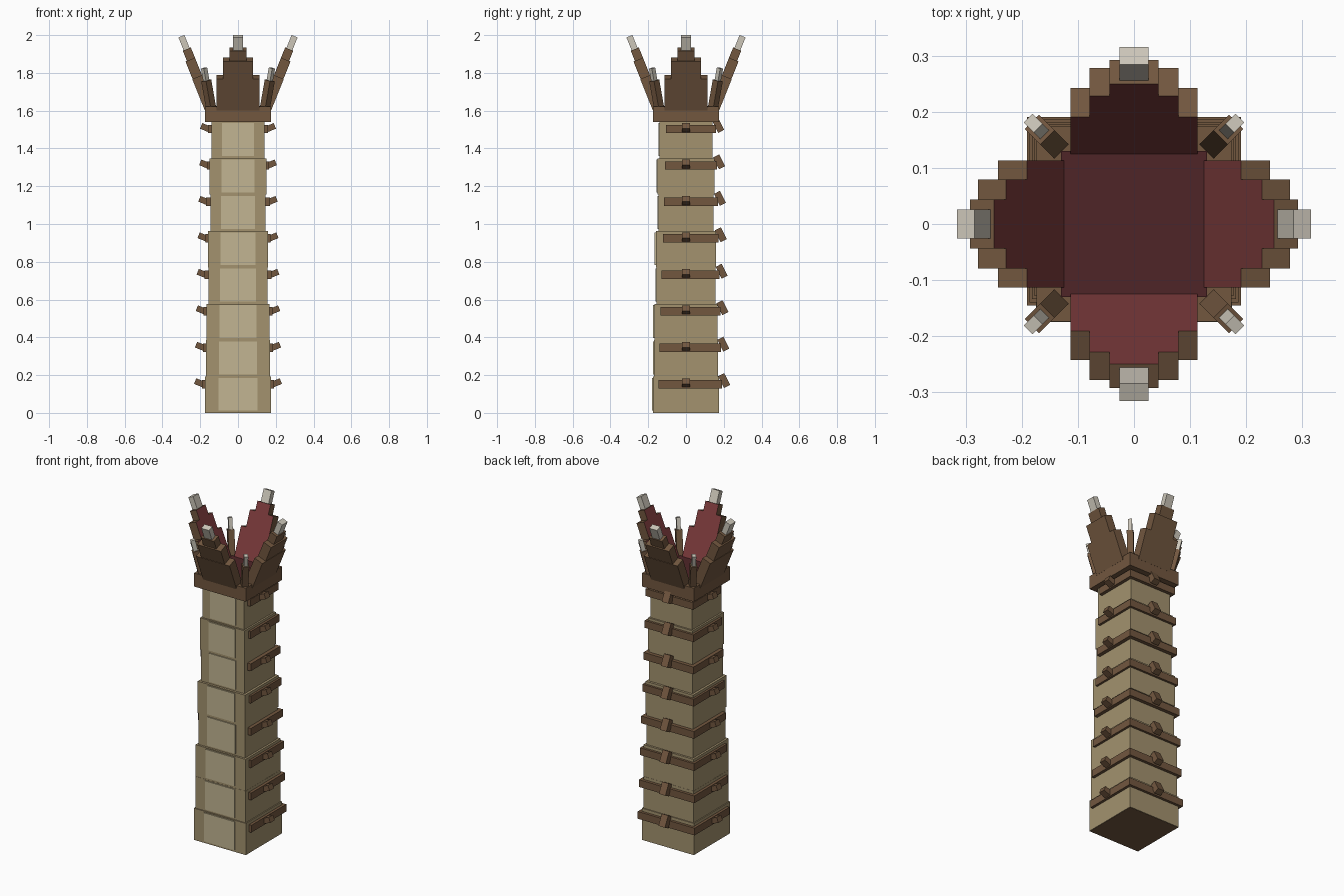
import bpy, bmesh, math
from mathutils import Matrix, Vector

old = bpy.data.objects.get("Cube")
if old:
    bpy.data.objects.remove(old, do_unlink=True)


def material(name, rgb):
    lin = [((c / 255 + 0.055) / 1.055) ** 2.4 for c in rgb] + [1]
    m = bpy.data.materials.new(name)
    m.use_nodes = True
    m.diffuse_color = lin
    m.node_tree.nodes["Principled BSDF"].inputs["Base Color"].default_value = lin
    return m


STONE = material("sandstone", (163, 146, 110))
PANEL = material("pale_panel", (194, 181, 146))
WOOD = material("brown_wood", (114, 87, 63))
RED = material("dull_red", (126, 60, 61))
DARK_RED = material("dark_red", (78, 37, 39))
TIP = material("pale_grey", (204, 198, 185))


def box(name, lo, hi, mat, matrix=Matrix(), inner=None):
    """Box between two corners, moved by matrix; inner colours its local -y face."""
    lo, hi = Vector(lo), Vector(hi)
    bm = bmesh.new()
    bmesh.ops.create_cube(bm, size=1)
    for v in bm.verts:
        v.co = (lo + hi) / 2 + v.co * (hi - lo)
    bm.normal_update()
    if inner:
        for f in bm.faces:
            f.material_index = 1 if f.normal.y < -0.9 else 0
    bm.transform(matrix)
    mesh = bpy.data.meshes.new(name)
    bm.to_mesh(mesh)
    bm.free()
    mesh.materials.append(mat)
    if inner:
        mesh.materials.append(inner)
    obj = bpy.data.objects.new(name, mesh)
    bpy.context.collection.objects.link(obj)
    return obj


def turn(deg, axis):
    return Matrix.Rotation(math.radians(deg), 4, axis)


def move(x, y, z):
    return Matrix.Translation((x, y, z))


# Stacked shaft blocks with front panels, wooden bars and pegs
STEP = 0.1925
HALVES = [0.175, 0.169, 0.168, 0.156, 0.160, 0.146, 0.150, 0.140]
for i, h in enumerate(HALVES):
    z0 = i * STEP
    n = i + 1
    box(f"shaft_block_{n}", (-h, -h, z0), (h, h, z0 + STEP), STONE)
    w = 0.102 - 0.0024 * i
    box(f"front_panel_{n}", (-w, -h - 0.006, z0 + 0.012), (w, -h + 0.002, z0 + 0.186), PANEL)

    zb = 0.152 + i * 0.193
    out = 0.191 - 0.0045 * i
    front_end = -0.145 + 0.0055 * i
    box(f"back_bar_{n}", (-out, h - 0.02, zb - 0.022), (out, out, zb + 0.022), WOOD)
    for side, s in (("left", 1), ("right", -1)):
        box(f"{side}_bar_{n}", (min(s * out, s * (h - 0.02)), front_end, zb - 0.022),
            (max(s * out, s * (h - 0.02)), out - 0.001, zb + 0.022), WOOD)
        # side pegs point outward and slightly up
        place = move(s * (out + 0.008), 0, zb + 0.005) @ turn(-22 * s, 'Y')
        box(f"{side}_peg_{n}", (-0.03, -0.021, -0.016), (0.03, 0.021, 0.016), WOOD, place)
    # back pegs stand up and lean on the shaft
    place = move(0, out + 0.011, zb + 0.019) @ turn(27, 'X')
    box(f"back_peg_{n}", (-0.022, -0.018, -0.035), (0.022, 0.018, 0.035), WOOD, place)

box("base_plate", (-0.172, -0.172, 0), (0.172, 0.172, 0.006), WOOD).location.z = -0.001

# Cap slab and the floor inside the crown
box("cap_slab", (-0.174, -0.174, 1.54), (0.174, 0.174, 1.622), WOOD)
box("crown_floor", (-0.13, -0.13, 1.618), (0.13, 0.13, 1.625), DARK_RED)

# Stepped crown slabs leaning outward: half width, start, end, outer inset
TIERS = [(0.113, 0.0, 0.180, 0.0), (0.079, 0.180, 0.280, 0.002), (0.044, 0.280, 0.338, 0.010)]
for k, side in enumerate(("back", "right", "front", "left")):
    lean = turn(90 * k, 'Z') @ move(0, 0.175, 1.60) @ turn(-22, 'X')
    for j, (w, a, b, inset) in enumerate(TIERS):
        box(f"{side}_crown_tier_{j + 1}", (-w, -0.056, a), (w, -inset, b), WOOD, lean, RED)
    box(f"{side}_crown_tip", (-0.026, -0.049, 0.32), (0.026, -0.015, 0.412), TIP, lean)

    # Thin corner spikes
    spike = turn(90 * k + 45, 'Z') @ move(0, 0.14 * math.sqrt(2), 1.60) @ turn(-14, 'X')
    box(f"corner_spike_{k + 1}", (-0.018, -0.02, 0), (0.018, 0.02, 0.165), WOOD, spike)
    box(f"corner_spike_tip_{k + 1}", (-0.011, -0.013, 0.15), (0.011, 0.013, 0.232), TIP, spike)
